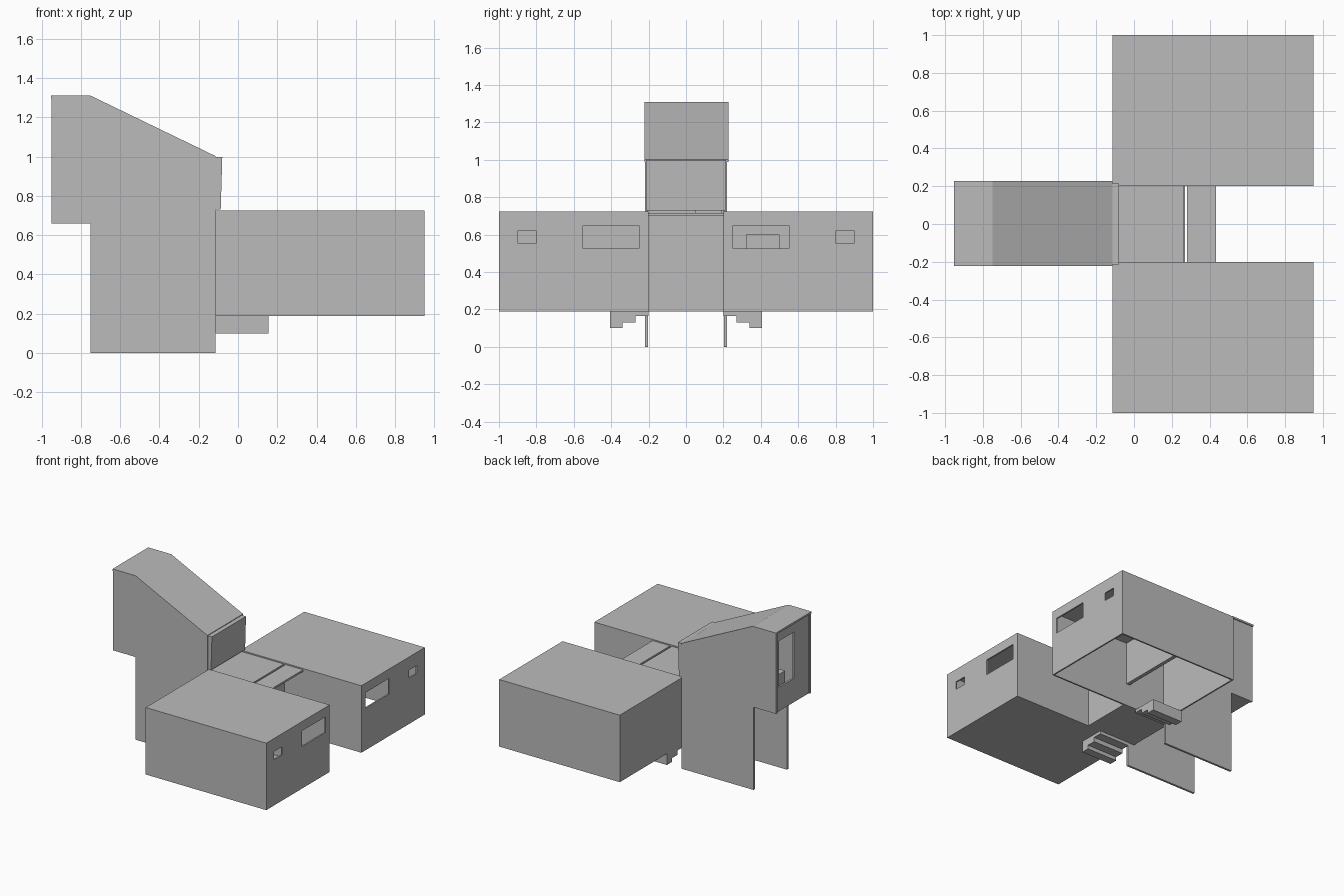
import bpy, bmesh
from mathutils import Vector

cube = bpy.data.objects.get("Cube")
if cube:
    bpy.data.objects.remove(cube, do_unlink=True)

grey = bpy.data.materials.new("plain_grey")
grey.use_nodes = True
GREY = (0.5, 0.5, 0.5, 1)
grey.diffuse_color = GREY
grey.node_tree.nodes["Principled BSDF"].inputs["Base Color"].default_value = GREY


def finish(name, bm):
    bmesh.ops.recalc_face_normals(bm, faces=bm.faces)
    mesh = bpy.data.meshes.new(name)
    bm.to_mesh(mesh)
    bm.free()
    mesh.materials.append(grey)
    obj = bpy.data.objects.new(name, mesh)
    bpy.context.collection.objects.link(obj)
    return obj


def box(name, x, y, z):
    """Box from (low, high) pairs."""
    bm = bmesh.new()
    bmesh.ops.create_cube(bm, size=1)
    spans = [sorted(s) for s in (x, y, z)]
    for v in bm.verts:
        v.co = [s[0] if c < 0 else s[1] for c, s in zip(v.co, spans)]
    return finish(name, bm)


def extrude(name, points, direction):
    """Closed profile pushed along a direction."""
    bm = bmesh.new()
    face = bm.faces.new([bm.verts.new(p) for p in points])
    new = bmesh.ops.extrude_face_region(bm, geom=[face])["geom"]
    bmesh.ops.translate(bm, vec=Vector(direction),
                        verts=[v for v in new if isinstance(v, bmesh.types.BMVert)])
    return finish(name, bm)


def wall_with_holes(name, x, thickness, y, z, holes):
    """Wall facing the x axis; holes are (y0, y1, z0, z1)."""
    ys = sorted({*y, *(v for h in holes for v in h[:2])})
    zs = sorted({*z, *(v for h in holes for v in h[2:])})
    bm = bmesh.new()
    grid = [[bm.verts.new((x, a, b)) for b in zs] for a in ys]
    for i in range(len(ys) - 1):
        for j in range(len(zs) - 1):
            cy, cz = (ys[i] + ys[i + 1]) / 2, (zs[j] + zs[j + 1]) / 2
            if any(h[0] < cy < h[1] and h[2] < cz < h[3] for h in holes):
                continue
            bm.faces.new((grid[i][j], grid[i + 1][j], grid[i + 1][j + 1], grid[i][j + 1]))
    new = bmesh.ops.extrude_face_region(bm, geom=bm.faces[:])["geom"]
    bmesh.ops.translate(bm, vec=(thickness, 0, 0),
                        verts=[v for v in new if isinstance(v, bmesh.types.BMVert)])
    return finish(name, bm)


T = 0.012                      # wall thickness
X0, X1 = -0.115, 0.95          # wing extent
Z0, Z1 = 0.19, 0.725

# Two wings with windows in the end wall
for side, s in (("back", 1), ("front", -1)):
    span = (s * 0.2, s * 1.0)
    holes = []
    for a, b, low, high in ((0.25, 0.55, 0.525, 0.65), (0.8, 0.9, 0.555, 0.62)):
        holes.append((*sorted((s * a, s * b)), low, high))
    wall_with_holes(f"{side}_wing_window_wall", X1 - T, T, span, (Z0, Z1), holes)
    box(f"{side}_wing_roof", (X0, X1), span, (Z1 - T, Z1))
    box(f"{side}_wing_inner_end_wall", (X0, X0 + T), span, (Z0, Z1))
    box(f"{side}_wing_outer_wall", (X0, X1), (s * (1 - T), s), (Z0, Z1))
    box(f"{side}_wing_court_wall", (X0, X1), (s * 0.2, s * (0.2 + T)), (Z0, Z1))
    # Short flight stepping down away from the passage
    profile = [(0.2, 0.165), (0.27, 0.165), (0.27, 0.13), (0.34, 0.13),
               (0.34, 0.1), (0.405, 0.1), (0.405, 0.19), (0.2, 0.19)]
    extrude(f"{side}_wing_steps", [(X0, s * y, z) for y, z in profile], (0.27, 0, 0))

box("front_wing_floor", (X0, X1), (-1, -0.2), (Z0, Z0 + T))
box("back_wing_partition", (0.22, 0.25), (0.2, 1 - T), (0.37, Z1 - T))
box("back_wing_cabinet", (0.6, 0.75), (0.32, 0.5), (0.5, 0.6))

# Passage between the wings
box("passage_roof", (X0, 0.265), (-0.2, 0.2), (Z1 - 0.025, Z1 - 0.01))
box("passage_canopy", (0.28, 0.435), (-0.2, 0.2), (Z1 - 0.025, Z1 - 0.01))
box("passage_end_wall", (0.255, 0.27), (-0.2, 0.2), (Z0, Z1 - 0.025))
box("passage_floor", (X0, 0.27), (-0.2, 0.2), (Z0, Z0 + T))

# Tower side walls reaching the ground
outline = [(-0.95, 0.66), (-0.95, 1.3), (-0.75, 1.3), (X0, 0.995),
           (X0, 0), (-0.75, 0), (-0.75, 0.66)]
for side, s in (("back", 1), ("front", -1)):
    extrude(f"tower_{side}_wall", [(x, s * 0.203, z) for x, z in outline], (0, s * 0.017, 0))

# Bent roof over the tower
roof = [(-0.953, 1.31), (-0.75, 1.31), (X0, 1.003), (X0, 0.988), (-0.753, 1.295), (-0.953, 1.295)]
extrude("tower_roof", [(x, -0.222, z) for x, z in roof], (0, 0.45, 0))

# Tower window end, lookout floor and upper front panel
wall_with_holes("tower_window_wall", -0.94, 0.015, (-0.203, 0.203), (0.66, 1.295),
                [(-0.02, 0.17, 0.85, 1.22)])
box("lookout_floor", (-0.94, -0.6), (-0.203, 0.203), (0.66, 0.675))
box("lookout_bench", (-0.91, -0.82), (0.05, 0.19), (0.675, 0.93))
panel = [(X0, 0.73), (-0.088, 0.73), (-0.08, 0.998), (X0, 0.998)]
extrude("tower_upper_panel", [(x, -0.215, z) for x, z in panel], (0, 0.43, 0))

# Stair climbing through the tower to the lookout
COUNT = 9
run, rise = 0.485 / COUNT, 0.47 / COUNT
for i in range(COUNT):
    x, z = X0 - i * run, Z0 + i * rise
    box(f"tower_stair_{i + 1}", (x - run, x), (-0.203, 0.203), (z, z + rise))
